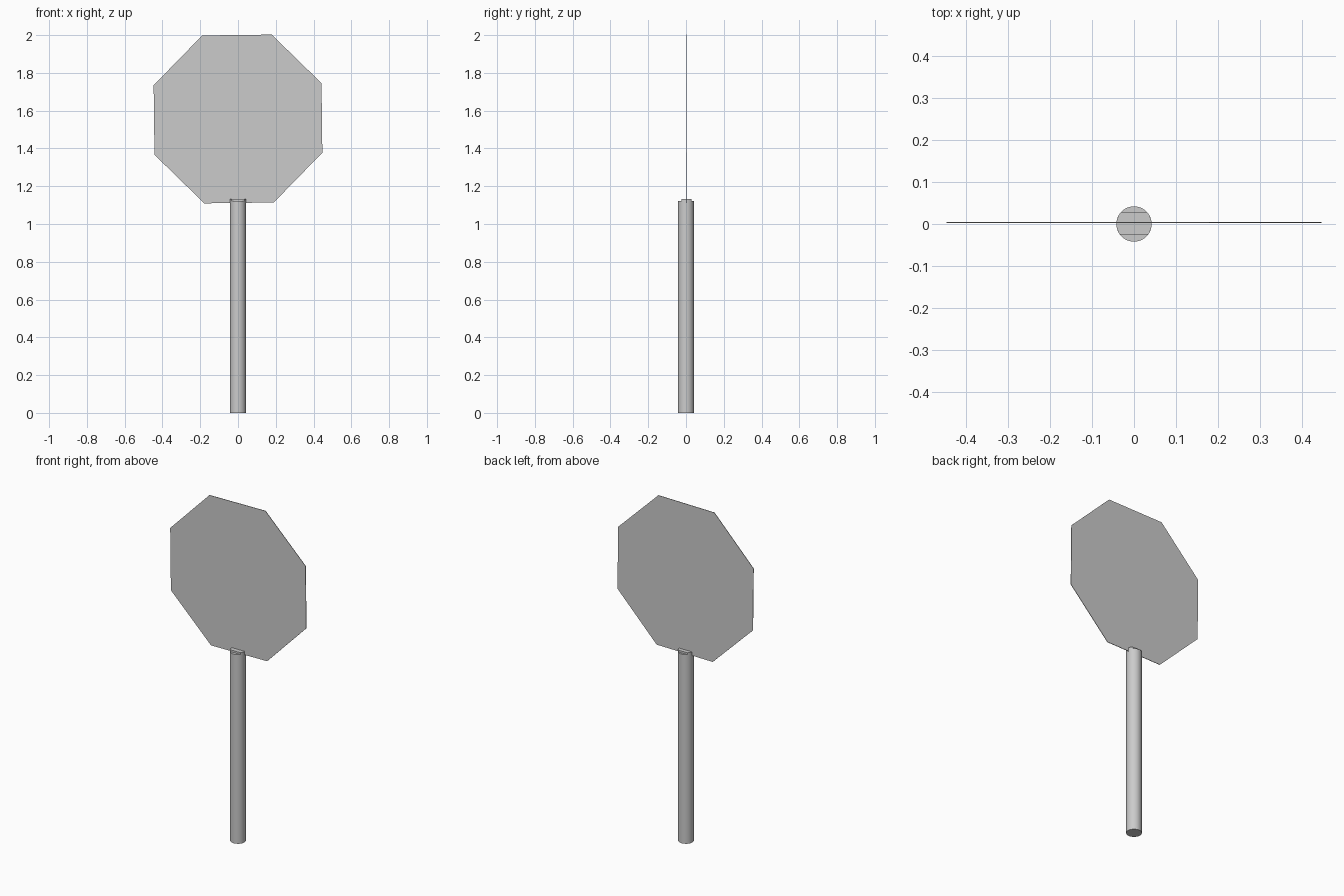
import bpy, bmesh, math
from mathutils import Matrix

if "Cube" in bpy.data.objects:
    bpy.data.objects.remove(bpy.data.objects["Cube"])


def prism(name, profile, depth, matrix):
    """Extrude a 2D profile along local z, then place it."""
    bm = bmesh.new()
    face = bm.faces.new([bm.verts.new((x, y, 0)) for x, y in profile])
    ext = bmesh.ops.extrude_face_region(bm, geom=[face])
    top = [v for v in ext["geom"] if isinstance(v, bmesh.types.BMVert)]
    bmesh.ops.translate(bm, verts=top, vec=(0, 0, depth))
    bmesh.ops.transform(bm, matrix=matrix, verts=bm.verts)
    bmesh.ops.recalc_face_normals(bm, faces=bm.faces)
    mesh = bpy.data.meshes.new(name)
    bm.to_mesh(mesh)
    bm.free()
    obj = bpy.data.objects.new(name, mesh)
    bpy.context.collection.objects.link(obj)
    return obj


def smooth(obj):
    bpy.ops.object.select_all(action='DESELECT')
    obj.select_set(True)
    bpy.context.view_layer.objects.active = obj
    bpy.ops.object.shade_smooth_by_angle(angle=math.radians(30))


def ring(r, start, end, n):
    return [(r * math.cos(a), r * math.sin(a))
            for a in (start + (end - start) * i / n for i in range(n + 1))]


POST_R, POST_H, TOP_H = 0.042, 1.122, 1.133

# Round post
post = prism("post", ring(POST_R, 0, 2 * math.pi, 48)[:-1], POST_H, Matrix())
smooth(post)

# Raised tongue on the post top, its front and back cut flat
front, back = math.asin(-0.025 / POST_R), math.asin(0.029 / POST_R)
tongue = prism("post_tongue",
               ring(POST_R, front, back, 14)
               + ring(POST_R, math.pi - back, math.pi - front, 14),
               TOP_H - POST_H, Matrix.Translation((0, 0, POST_H)))
smooth(tongue)

# Thin octagonal sign plate, turned very slightly in its own plane
R = 0.481
tilt = math.radians(0.7)
octagon = ring(R, math.pi / 8 + tilt, math.pi / 8 + tilt + 2 * math.pi, 8)[:-1]
prism("sign_plate", octagon, 0.003,
      Matrix.Translation((0, 0.005, 1.556)) @ Matrix.Rotation(math.pi / 2, 4, 'X'))
